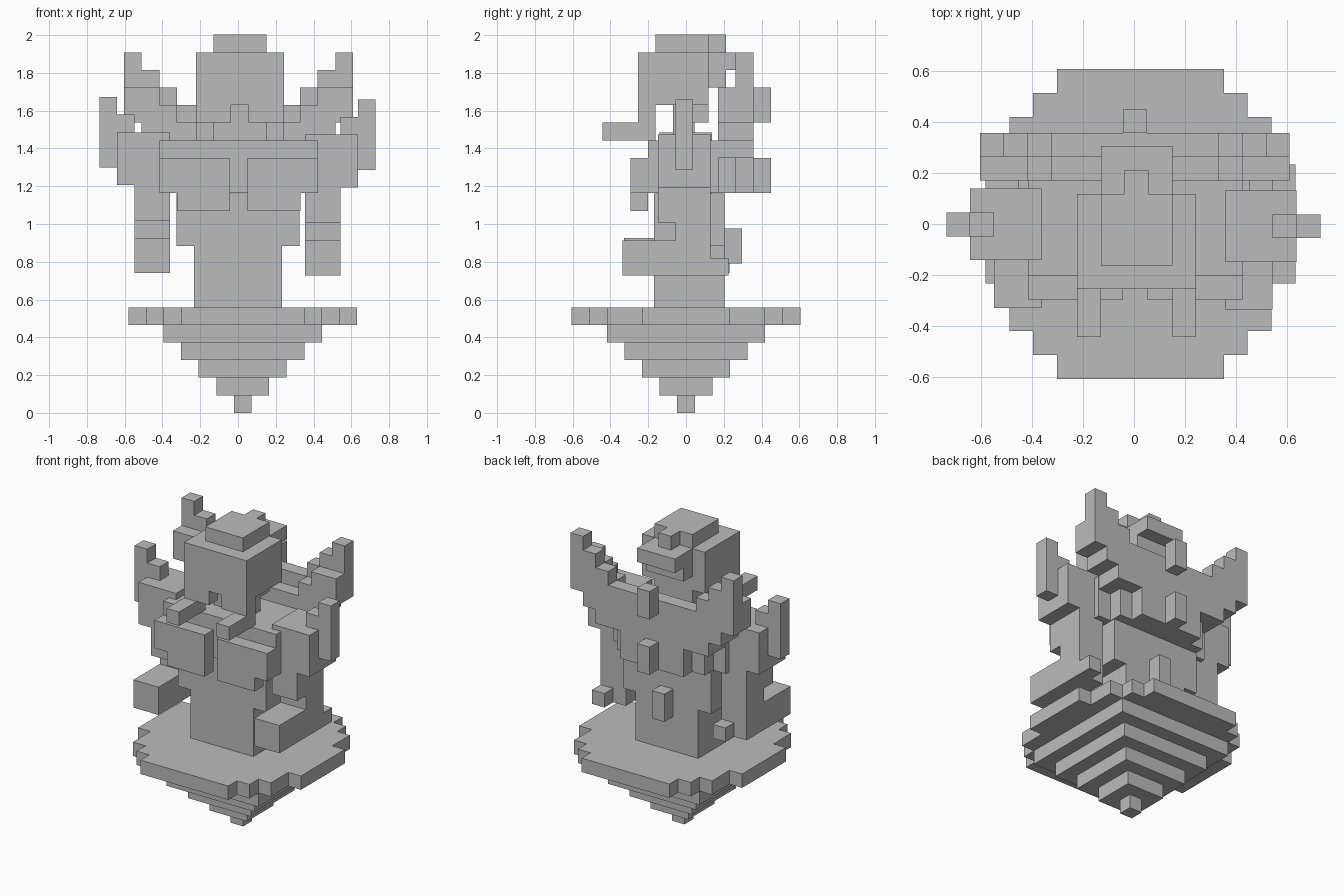
import bpy
import bmesh
from mathutils import Vector

cube = bpy.data.objects.get("Cube")
if cube:
    bpy.data.objects.remove(cube, do_unlink=True)

UNIT = 0.0932  # edge of one block

stone = bpy.data.materials.new("grey stone")
stone.use_nodes = True
GREY = (0.5, 0.5, 0.5, 1)
stone.diffuse_color = GREY
stone.node_tree.nodes["Principled BSDF"].inputs["Base Color"].default_value = GREY


def box(x, y, z, width, depth, height):
    """All grid cells of a box, given its low corner and size in blocks."""
    return {(i, j, k)
            for i in range(x, x + width)
            for j in range(y, y + depth)
            for k in range(z, z + height)}


def build(name, origin, *boxes):
    """Skin the union of the boxes with clean flat faces."""
    cells = set().union(*boxes)
    bm = bmesh.new()
    for cell in cells:
        for axis in range(3):
            for side in (0, 1):
                near = list(cell)
                near[axis] += 2 * side - 1
                if tuple(near) in cells:
                    continue
                corners = []
                for a, b in ((0, 0), (1, 0), (1, 1), (0, 1)):
                    p = Vector(cell)
                    p[axis] += side
                    p[(axis + 1) % 3] += a
                    p[(axis + 2) % 3] += b
                    corners.append(bm.verts.new(p * UNIT + Vector(origin)))
                bm.faces.new(corners if side else corners[::-1])
    bmesh.ops.remove_doubles(bm, verts=bm.verts[:], dist=UNIT / 100)
    bmesh.ops.dissolve_limit(bm, angle_limit=0.01, verts=bm.verts[:], edges=bm.edges[:])
    mesh = bpy.data.meshes.new(name)
    bm.to_mesh(mesh)
    bm.free()
    mesh.materials.append(stone)
    obj = bpy.data.objects.new(name, mesh)
    bpy.context.collection.objects.link(obj)
    return obj


def mirrored(cells):
    return {(-1 - i, j, k) for i, j, k in cells}


# Floating base: inverted stepped cone under a stepped round disc
def slab(half_x, half_y, level):
    return box(-half_x, -half_y, level, 2 * half_x + 1, 2 * half_y + 1, 1)


cone = [slab(step, step, step) for step in range(5)]
disc = [slab(hx, hy, 5) for hx, hy in ((6, 2), (5, 4), (4, 5), (3, 6))]
build("floating_base", (0.025 - UNIT / 2, -UNIT / 2, 0), *cone, *disc)

# Torso with a stub on the lower back
build("torso", (-0.326, -0.17, 0.51),
      box(1, 0, 0, 5, 4, 4),
      box(0, 0, 4, 7, 4, 3),
      box(3, 4, 3, 1, 1, 2))

# Chest with two raised plates
build("chest", (-0.415, -0.295, 1.07),
      box(0, 1, 1, 9, 4, 3),
      box(0, 0, 1, 4, 1, 2), box(1, 0, 0, 3, 1, 3),
      box(5, 0, 1, 4, 1, 2), box(5, 0, 0, 3, 1, 3))

# Head with tusks, notched face, neck, cap and back overhang
tusks = box(0, 0, 0, 1, 3, 1) | box(4, 0, 0, 1, 3, 1)
face = box(0, 2, 1, 2, 1, 1) | box(3, 2, 1, 2, 1, 1)
skull = box(0, 2, 2, 5, 4, 3)
neck = box(1, 4, 0, 3, 1, 2) | box(1, 4, 1, 3, 2, 1)
cap = box(1, 3, 5, 3, 3, 1) | box(2, 6, 5, 1, 1, 1)
overhang = box(1, 6, 3, 3, 1, 2) | box(1, 7, 4, 3, 1, 1)
build("head", (-0.223, -0.441, 1.443), tusks, face, skull, neck, cap, overhang)

# Back crest: two layers that step up toward the tips, with spine spikes
crest = []
for column in range(13):
    d = min(column, 12 - column)
    bottom = max(2 - d, 0)
    front_top = max(4 - max(d - 1, 0), 2)
    back_top = max(6 - d, 3)
    crest.append(box(column, 0, bottom, 1, 1, front_top - bottom))
    crest.append(box(column, 1, bottom, 1, 1, back_top - bottom))
build("back_crest", (-0.603, 0.17, 1.35), *crest,
      box(3, 0, -2, 7, 1, 2), box(4, 0, -2, 5, 2, 2),
      box(6, 2, 2, 1, 1, 2), box(6, 2, -2, 1, 1, 2))

# Arms: fist, forearm, upper arm, shoulder and shoulder spike
arm = (box(0, 0, 0, 2, 5, 2)
       | box(0, 3, 2, 2, 2, 1)
       | box(0, 2, 3, 2, 3, 2)
       | box(0, 2, 5, 3, 3, 3)
       | box(3, 3, 6, 1, 1, 4)
       | box(2, 3, 8, 1, 1, 1))
build("left_arm", (0.356, -0.335, 0.727), arm, box(1, 5, 0, 1, 1, 1))
build("right_arm", (-0.361, -0.328, 0.74), mirrored(arm | box(0, 5, 0, 1, 1, 1)))
